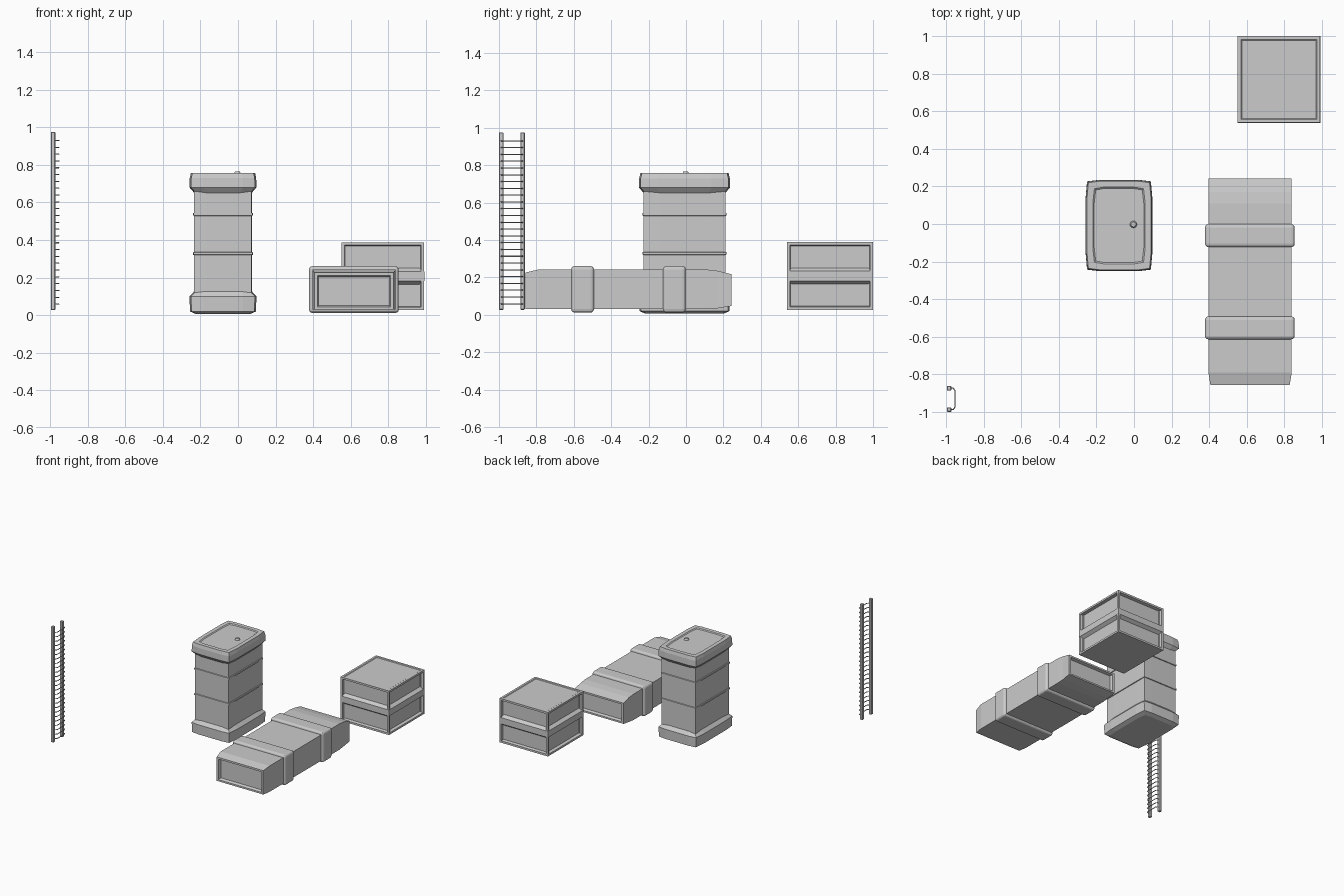
import bpy, bmesh, math
from mathutils import Vector

if "Cube" in bpy.data.objects:
    bpy.data.objects.remove(bpy.data.objects["Cube"])


def finish(name, bm):
    bmesh.ops.recalc_face_normals(bm, faces=bm.faces)
    me = bpy.data.meshes.new(name)
    bm.to_mesh(me)
    bm.free()
    ob = bpy.data.objects.new(name, me)
    bpy.context.collection.objects.link(ob)
    return ob


def loft(name, rings):
    # skin a list of equal-length point rings and cap both ends
    bm = bmesh.new()
    vs = [[bm.verts.new(p) for p in r] for r in rings]
    n = len(vs[0])
    for a, b in zip(vs, vs[1:]):
        for i in range(n):
            bm.faces.new((a[i], a[(i + 1) % n], b[(i + 1) % n], b[i]))
    bm.faces.new(vs[0])
    bm.faces.new(vs[-1])
    return finish(name, bm)


def box(name, lo, hi, bevel=0, segments=2):
    bm = bmesh.new()
    bmesh.ops.create_cube(bm, size=1)
    for v in bm.verts:
        v.co = [(l + h) / 2 + c * (h - l) for l, h, c in zip(lo, hi, v.co)]
    if bevel:
        bmesh.ops.bevel(bm, geom=bm.edges[:], offset=bevel, segments=segments,
                        profile=0.5, affect='EDGES')
    return finish(name, bm)


# ---- tall canister: bulged rectangular cross-sections stacked in z
CX, CY = -0.08, -0.008


def bulged(z, hx, hy, b=0.008):
    q = [(hx, 0.6 * hy), (hx - b, hy - b), (0.6 * hx, hy)]
    pts = q + [(-x, y) for x, y in q[::-1]]
    pts += [(-x, -y) for x, y in q] + [(x, -y) for x, y in q[::-1]]
    return [(CX + x, CY + y, z) for x, y in pts]


def stack(name, profile, b=0.008):
    # profile: (z, outset from the body wall)
    return loft(name, [bulged(z, 0.154 + o, 0.219 + o, b) for z, o in profile])


stack("canister_body", [(0.06, 0), (0.72, 0)], 0.001)
stack("canister_base", [(0.006, -0.01), (0.02, 0.022), (0.10, 0.024), (0.128, -0.001)])
stack("canister_lid", [(0.647, -0.004), (0.68, 0.024), (0.73, 0.023), (0.757, 0.017),
                       (0.757, -0.015), (0.751, -0.022)])
for i, z in enumerate((0.328, 0.537)):
    stack(f"canister_band_{i}", [(z - 0.008, 0), (z - 0.006, 0.006),
                                 (z + 0.006, 0.006), (z + 0.008, 0)], 0.002)

# lid knob
bm = bmesh.new()
bmesh.ops.create_cone(bm, cap_ends=True, segments=16, radius1=0.021, radius2=0.013, depth=0.02)
bmesh.ops.translate(bm, verts=bm.verts, vec=(-0.003, -0.002, 0.755))
finish("lid_knob", bm)

# ---- long case: rectangular sections along y, with recessed ends
LX = 0.618


def section(y, hx, z0, z1):
    return [(LX - hx, y, z0), (LX + hx, y, z0), (LX + hx, y, z1), (LX - hx, y, z1)]


loft("long_case", [section(*s) for s in (
    (-0.835, 0.188, 0.052, 0.203), (-0.857, 0.195, 0.044, 0.211),
    (-0.857, 0.211, 0.03, 0.226), (-0.79, 0.222, 0.03, 0.242),
    (0.11, 0.222, 0.03, 0.242), (0.17, 0.220, 0.035, 0.235), (0.243, 0.222, 0.047, 0.217),
    (0.243, 0.205, 0.06, 0.203), (0.22, 0.198, 0.067, 0.196))])

# case straps
for i, y in enumerate((-0.553, -0.062)):
    box(f"case_strap_{i}", (0.378, y - 0.061, 0.012), (0.856, y + 0.061, 0.261), 0.018, 3)

# ---- square crate: framed sides with recessed panels
x0, x1, y0, y1, z0, z1 = 0.552, 0.991, 0.54, 1.0, 0.027, 0.388
bm = bmesh.new()
bmesh.ops.create_cube(bm, size=1)
for v in bm.verts:
    v.co = ((x0 + x1) / 2 + v.co.x * (x1 - x0), (y0 + y1) / 2 + v.co.y * (y1 - y0),
            (z0 + z1) / 2 + v.co.z * (z1 - z0))
bm.normal_update()
sides = [f for f in bm.faces if abs(f.normal.z) < 0.5]
top = [f for f in bm.faces if f.normal.z > 0.5]
bmesh.ops.inset_individual(bm, faces=sides, thickness=0.022)
bmesh.ops.inset_individual(bm, faces=sides, thickness=0.006, depth=-0.025)
bmesh.ops.inset_individual(bm, faces=top, thickness=0.024)
bmesh.ops.inset_individual(bm, faces=top, thickness=0.008, depth=-0.004)
finish("crate", bm)

# crate middle rail, wrapping all four sides
loft("crate_rail", [[(x0 + d, y0 + d, z), (x1 - d, y0 + d, z),
                     (x1 - d, y1 - d, z), (x0 + d, y1 - d, z)]
                    for z, d in ((0.163, 0.026), (0.182, -0.001),
                                 (0.233, -0.001), (0.252, 0.026))])

# ---- ladder rails
for i, y in enumerate((-1.0, -0.886)):
    box(f"ladder_rail_{i}", (-0.997, y, 0.027), (-0.973, y + 0.024, 0.975), 0.003, 1)

# ladder rungs: bent wire reaching out from the rails
cu = bpy.data.curves.new("ladder_rungs", 'CURVE')
cu.dimensions = '3D'
cu.bevel_depth = 0.0032
cu.bevel_resolution = 1
cu.use_fill_caps = True
path = [(-0.978, -0.988), (-0.962, -0.988), (-0.954, -0.975),
        (-0.954, -0.887), (-0.962, -0.874), (-0.978, -0.874)]
for k in range(25):
    sp = cu.splines.new('POLY')
    sp.points.add(len(path) - 1)
    for p, (x, y) in zip(sp.points, path):
        p.co = (x, y, 0.059 + k * 0.0363, 1)
rungs = bpy.data.objects.new("ladder_rungs", cu)
bpy.context.collection.objects.link(rungs)
